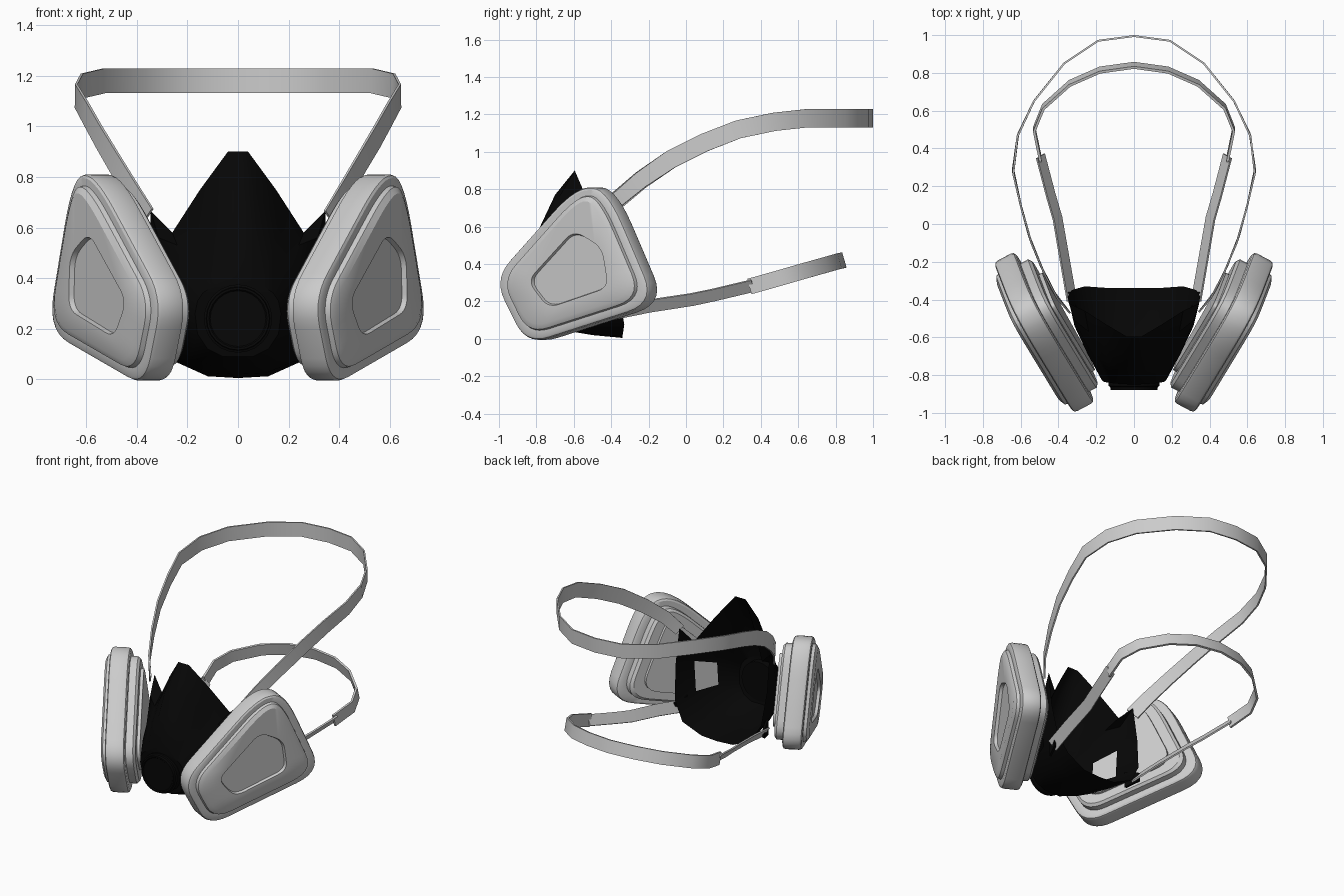
import bpy, bmesh, math
from mathutils import Vector as V

if "Cube" in bpy.data.objects:
    bpy.data.objects.remove(bpy.data.objects["Cube"])

black = bpy.data.materials.new("black_rubber")
black.diffuse_color = (0.002, 0.002, 0.002, 1)
black.use_nodes = True
black.node_tree.nodes["Principled BSDF"].inputs["Base Color"].default_value = black.diffuse_color


def make(name, bm, mat=None, smooth=None):
    bmesh.ops.remove_doubles(bm, verts=bm.verts, dist=1e-5)
    bmesh.ops.recalc_face_normals(bm, faces=bm.faces)
    me = bpy.data.meshes.new(name)
    bm.to_mesh(me)
    bm.free()
    ob = bpy.data.objects.new(name, me)
    bpy.context.collection.objects.link(ob)
    if mat:
        me.materials.append(mat)
    if smooth:
        bpy.ops.object.select_all(action='DESELECT')
        ob.select_set(True)
        bpy.context.view_layer.objects.active = ob
        bpy.ops.object.shade_smooth_by_angle(angle=math.radians(smooth))
    return ob


def loft(bm, rings, caps=False):
    loops = [[bm.verts.new(p) for p in r] for r in rings]
    for a, b in zip(loops, loops[1:]):
        n = len(a)
        for i in range(n):
            j = (i + 1) % n
            bm.faces.new((a[i], a[j], b[j], b[i]))
    if caps:
        bm.faces.new(loops[0])
        bm.faces.new(loops[-1])
    return loops


def inset(poly, d):
    # move every edge of a counter-clockwise polygon inward by d
    out, n = [], len(poly)
    for i in range(n):
        p, c, q = (V(poly[(i + k) % n]) for k in (-1, 0, 1))
        e1, e2 = (c - p).normalized(), (q - c).normalized()
        n1, n2 = V((-e1.y, e1.x)), V((-e2.y, e2.x))
        out.append(c + (n1 + n2) * (d / (1 + n1.dot(n2))))
    return out


def rounded(poly, radii, seg=7):
    out, n = [], len(poly)
    for i in range(n):
        p, c, q = (V(poly[(i + k) % n]) for k in (-1, 0, 1))
        a = c + (p - c).normalized() * min(radii[i], 0.45 * (p - c).length)
        b = c + (q - c).normalized() * min(radii[i], 0.45 * (q - c).length)
        for k in range(seg + 1):
            f = k / seg
            out.append(a * (1 - f) ** 2 + c * (2 * f * (1 - f)) + b * f * f)
    return out


# Filter cartridges: outlines in (y, z), stacked along the tilted outward normal
OUTER = [(-1.035, .32), (-.86, -.035), (-.16, .19), (-.425, .81), (-.60, .81)]
WINDOW = [(-.83, .31), (-.72, .165), (-.40, .275), (-.435, .49), (-.585, .58)]
ROUND = (.13, .13, .16, .22, .18)
LAYERS = [(.12, -.205), (.12, -.185), (.065, -.185), (.05, -.17), (.05, -.125),
          (.015, -.125), (.004, -.118), (0, -.105), (0, -.02), (.005, -.006), (.015, 0),
          (.045, 0), (.05, .02), (.075, .035)]


def place(p, n, s):
    y, z = p
    x = .325 + .535 * (y + .99) + .065 * (z - .3) + .883 * n
    return (s * x, y - .468 * n, z)


for s, side in ((1, "right"), (-1, "left")):
    bm = bmesh.new()
    rings = [[place(p, n, s) for p in rounded(inset(OUTER, d), [r - .4 * d for r in ROUND])]
             for d, n in LAYERS]
    for d, n in ((0, .035), (.005, .015)):
        rings.append([place(p, n, s) for p in rounded(inset(WINDOW, d), [.06] * 5)])
    loft(bm, rings, caps=True)
    make("filter_cartridge_" + side, bm, smooth=30)

# Face piece: half rings from the nose to the chin, rim first, mirrored
HALF = [
    [(0, -.595, .9), (.04, -.595, .9), (.15, -.53, .75), (.26, -.46, .58), (.345, -.42, .665),
     (.35, -.385, .42), (.33, -.35, .2), (.26, -.33, .075), (.12, -.34, .012), (0, -.34, .005)],
    [(0, -.70, .77), (.07, -.69, .74), (.16, -.63, .62), (.24, -.57, .53), (.315, -.51, .56),
     (.315, -.54, .4), (.295, -.53, .2), (.22, -.48, .07), (.11, -.5, .025), (0, -.5, .02)],
    [(0, -.78, .6), (.07, -.77, .58), (.14, -.73, .52), (.2, -.69, .46), (.235, -.67, .42),
     (.245, -.69, .35), (.235, -.69, .2), (.19, -.65, .09), (.1, -.67, .05), (0, -.68, .05)],
]
FRONT = [(0, .4), (.05, .39), (.1, .37), (.14, .34), (.16, .31),
         (.17, .26), (.16, .18), (.12, .12), (.06, .09), (0, .09)]
HALF.append([(x, -.80 - .16 * (z - .09), z) for x, z in FRONT])
bm = bmesh.new()
rings = [h + [(-x, y, z) for x, y, z in h[-2:0:-1]] for h in HALF]
loops = loft(bm, rings)
bm.faces.new(loops[-1])
# open ports behind the cartridges
n = len(loops[0])
ports = [f for f in bm.faces if any(
    {loops[1][i], loops[1][i + 1], loops[2][i], loops[2][i + 1]} == set(f.verts)
    for i in (5, n - 6))]
bmesh.ops.delete(bm, geom=ports, context='FACES')
make("face_piece", bm, black, 45)

# Exhalation valve: turned profile (radius, y) on the front of the mask
bm = bmesh.new()
rings = [[(r * math.cos(a), y, .24 + r * math.sin(a))
          for a in (math.tau * k / 24 for k in range(24))]
         for r, y in ((.135, -.80), (.135, -.858), (.126, -.862), (.124, -.88),
                      (.115, -.88), (.11, -.874))]
loft(bm, rings, caps=True)
make("exhalation_valve", bm, black, 30)


# Straps: flat ribbons swept along a path
def ribbon(name, pts, up, widths, thick=.01):
    pts, up = [V(p) for p in pts], V(up)
    rings = []
    for i, p in enumerate(pts):
        t = (pts[min(i + 1, len(pts) - 1)] - pts[max(i - 1, 0)]).normalized()
        w = (up - t * up.dot(t)).normalized()
        h = t.cross(w) * thick / 2
        w = w * (widths[0] + (widths[1] - widths[0]) * min(1, i / 3)) / 2
        rings.append([p + w + h, p - w + h, p - w - h, p + w - h])
    bm = bmesh.new()
    loft(bm, rings, caps=True)
    return make(name, bm, smooth=40)


def both(half):
    return half + [(-x, y, z) for x, y, z in half[-2::-1]]


UPPER = [(.36, -.445, .64), (.42, -.37, .74), (.485, -.24, .85), (.55, -.08, .96),
         (.60, .1, 1.05), (.64, .28, 1.12), (.615, .47, 1.16), (.53, .65, 1.18),
         (.37, .85, 1.18), (.19, .97, 1.18), (0, .995, 1.18)]
ribbon("upper_strap", both(UPPER), (0, 0, 1), (.075, .098))

LOWER = [(.495, .34, .28), (.528, .5, .325), (.48, .62, .36), (.34, .745, .395),
         (.18, .815, .415), (0, .84, .42)]
ribbon("lower_back_strap", both(LOWER), (0, -.28, .96), (.085, .085), .014)

for s, side in ((1, "right"), (-1, "left")):
    path = [(.33, -.40, .135), (.365, -.2, .175), (.405, .03, .21), (.44, .15, .235),
            (.495, .36, .285)]
    ribbon("lower_side_strap_" + side, [(s * x, y, z) for x, y, z in path],
           (s * .55, -.2, .8), (.08, .075))
    # rubber tab joining the lower strap to the mask
    bm = bmesh.new()
    tab = [(.30, -.45, .2), (.30, -.45, .09), (.335, -.36, .11), (.335, -.36, .17)]
    loft(bm, [[(s * (x + d), y, z) for x, y, z in tab] for d in (0, .015)], caps=True)
    make("strap_tab_" + side, bm, black)
